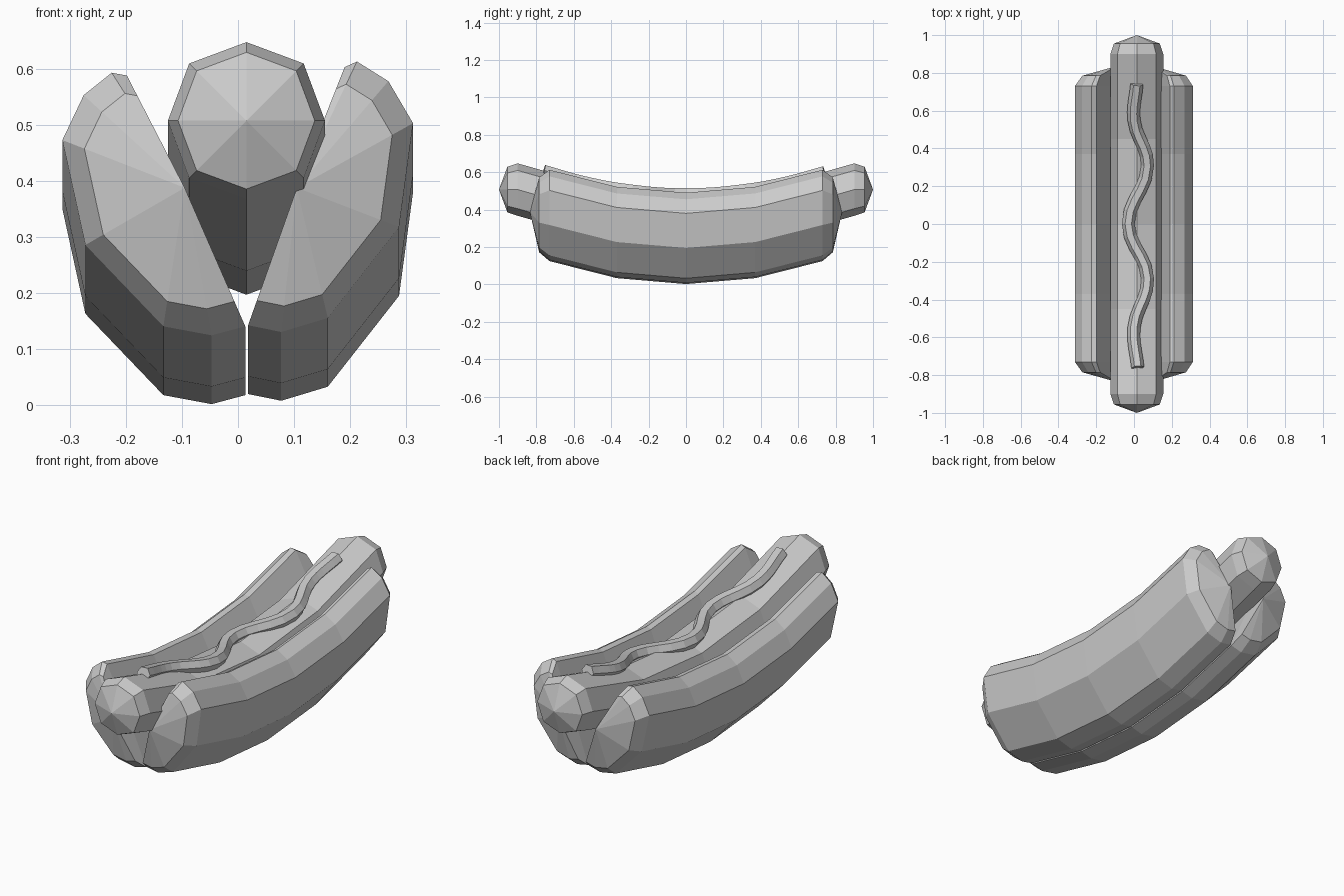
import bpy, bmesh
from mathutils import Vector

cube = bpy.data.objects.get("Cube")
if cube:
    bpy.data.objects.remove(cube, do_unlink=True)

grey = bpy.data.materials.new("plain grey")
grey.use_nodes = True
colour = (0.6, 0.6, 0.6, 1)
grey.diffuse_color = colour
grey.node_tree.nodes["Principled BSDF"].inputs["Base Color"].default_value = colour


def loft(name, section, pivot, stations, cap, tip, bend):
    """Sweep an (x, z) section along y, bent upward, with a shrunken ring and a pole at each end.
    cap = (y, scale of the shrunken ring), tip = y of the pole."""
    bm = bmesh.new()
    pivot = Vector(pivot)
    end = stations[-1]
    rows = [(-cap[0], cap[1])] + [(y, 1) for y in stations] + [cap]

    def lift(y):
        return bend * min(abs(y), end) ** 2

    rings = []
    for y, scale in rows:
        ring = []
        for p in section:
            q = pivot + (Vector(p) - pivot) * scale
            ring.append(bm.verts.new((q.x, y, q.y + lift(y))))
        rings.append(ring)
    n = len(section)
    for a, b in zip(rings, rings[1:]):
        for i in range(n):
            j = (i + 1) % n
            bm.faces.new((a[i], a[j], b[j], b[i]))
    for ring, y in ((rings[0], -tip), (rings[-1], tip)):
        pole = bm.verts.new((pivot.x, y, pivot.y + lift(y)))
        for i in range(n):
            bm.faces.new((ring[i], ring[(i + 1) % n], pole))
    bmesh.ops.recalc_face_normals(bm, faces=bm.faces)
    mesh = bpy.data.meshes.new(name)
    bm.to_mesh(mesh)
    bm.free()
    mesh.materials.append(grey)
    obj = bpy.data.objects.new(name, mesh)
    bpy.context.collection.objects.link(obj)
    return obj


# Bun halves: flat inner face, rounded outside, slightly different tilt
bun_stations = (-0.73, -0.37, 0, 0.37, 0.73)
right_half = [(0.013, 0.018), (-0.047, 0.002), (-0.133, 0.018), (-0.272, 0.163),
              (-0.313, 0.35), (-0.275, 0.43), (-0.225, 0.47), (-0.198, 0.465), (-0.095, 0.265)]
left_half = [(0.018, 0.02), (0.077, 0.008), (0.16, 0.033), (0.287, 0.195),
             (0.312, 0.38), (0.268, 0.455), (0.212, 0.49), (0.19, 0.48), (0.105, 0.265)]
loft("bun_right_half", right_half, right_half[-1], bun_stations, (0.785, 0.82), 0.835, 0.23)
loft("bun_left_half", left_half, left_half[-1], bun_stations, (0.785, 0.82), 0.835, 0.23)

# Sausage: eight-sided, with blunt faceted ends
MID_X, MID_Z, R, D = 0.015, 0.337, 0.14, 0.102
octagon = [(R, 0), (D, D), (0, R), (-D, D), (-R, 0), (-D, -D), (0, -R), (D, -D)]
loft("sausage", [(MID_X + x, MID_Z + z) for x, z in octagon], (MID_X, MID_Z),
     (-0.9, -0.45, 0, 0.45, 0.9), (0.955, 0.87), 1.0, 0.21)

# Sauce: wavy tube lying along the top of the sausage
wave = [(-0.76, 0.02), (-0.55, 0.0), (-0.29, 0.072), (0.0, -0.03),
        (0.31, 0.072), (0.55, 0.0), (0.74, 0.015)]
curve = bpy.data.curves.new("sauce_path", "CURVE")
curve.dimensions = "3D"
curve.bevel_depth = 0.034
curve.bevel_resolution = 1
curve.resolution_u = 5
curve.use_fill_caps = True
spline = curve.splines.new("BEZIER")
spline.bezier_points.add(len(wave) - 1)
spline.use_smooth = False
for point, (y, x) in zip(spline.bezier_points, wave):
    point.co = (x, y, MID_Z + R + 0.008 + 0.215 * y * y)
    point.handle_left_type = point.handle_right_type = "AUTO"
path = bpy.data.objects.new("sauce_path", curve)
bpy.context.collection.objects.link(path)
bpy.context.view_layer.update()
mesh = bpy.data.meshes.new_from_object(path.evaluated_get(bpy.context.evaluated_depsgraph_get()))
bpy.data.objects.remove(path, do_unlink=True)
mesh.materials.clear()
mesh.materials.append(grey)
sauce = bpy.data.objects.new("sauce", mesh)
bpy.context.collection.objects.link(sauce)
